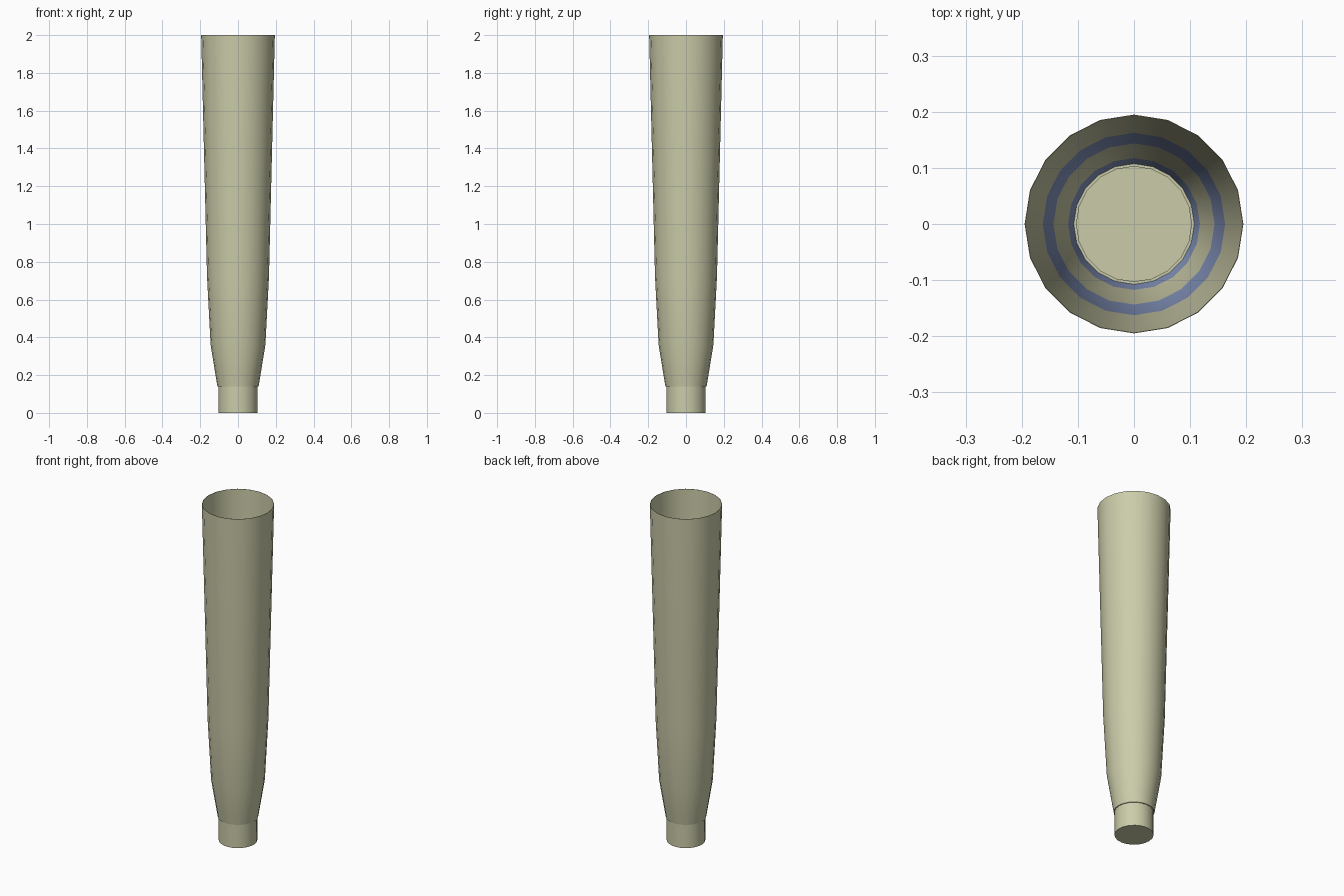
import bpy, bmesh, math

if "Cube" in bpy.data.objects:
    bpy.data.objects.remove(bpy.data.objects["Cube"])

SIDES = 20
# (radius, height) from foot to rim
PROFILE = [(0.104, 0.0), (0.104, 0.14), (0.109, 0.14), (0.119, 0.2),
           (0.145, 0.36), (0.164, 0.72), (0.195, 2.0)]
WALL = 0.0015


def material(name, colour):
    m = bpy.data.materials.new(name)
    m.diffuse_color = (*colour, 1)
    m.use_nodes = True
    m.node_tree.nodes["Principled BSDF"].inputs["Base Color"].default_value = m.diffuse_color
    return m


khaki = material("khaki", (0.6, 0.6, 0.4))
blue = material("blue", (0.25, 0.32, 0.55))


def ring(bm, r, z):
    return [bm.verts.new((r * math.cos(2 * math.pi * i / SIDES),
                          r * math.sin(2 * math.pi * i / SIDES), z))
            for i in range(SIDES)]


def bridge(bm, a, b, mat=0):
    for i in range(SIDES):
        j = (i + 1) % SIDES
        bm.faces.new((a[i], a[j], b[j], b[i])).material_index = mat


bm = bmesh.new()
# Outer wall and base
outer = [ring(bm, r, z) for r, z in PROFILE]
for a, b in zip(outer, outer[1:]):
    bridge(bm, a, b)
bm.faces.new(outer[0][::-1])

# Thin inner wall with two blue bands, floor and rim
inner = [ring(bm, r - WALL, z + (WALL if k == 0 else 0))
         for k, (r, z) in enumerate(PROFILE)]
for k in range(len(inner) - 1):
    bridge(bm, inner[k + 1], inner[k], 1 if k in (2, 4) else 0)
bm.faces.new(inner[0])
bridge(bm, outer[-1], inner[-1])

mesh = bpy.data.meshes.new("tapered_vase")
bm.to_mesh(mesh)
bm.free()
mesh.materials.append(khaki)
mesh.materials.append(blue)
vase = bpy.data.objects.new("tapered_vase", mesh)
bpy.context.collection.objects.link(vase)
bpy.context.view_layer.objects.active = vase
vase.select_set(True)
bpy.ops.object.shade_smooth_by_angle(angle=math.radians(30))
